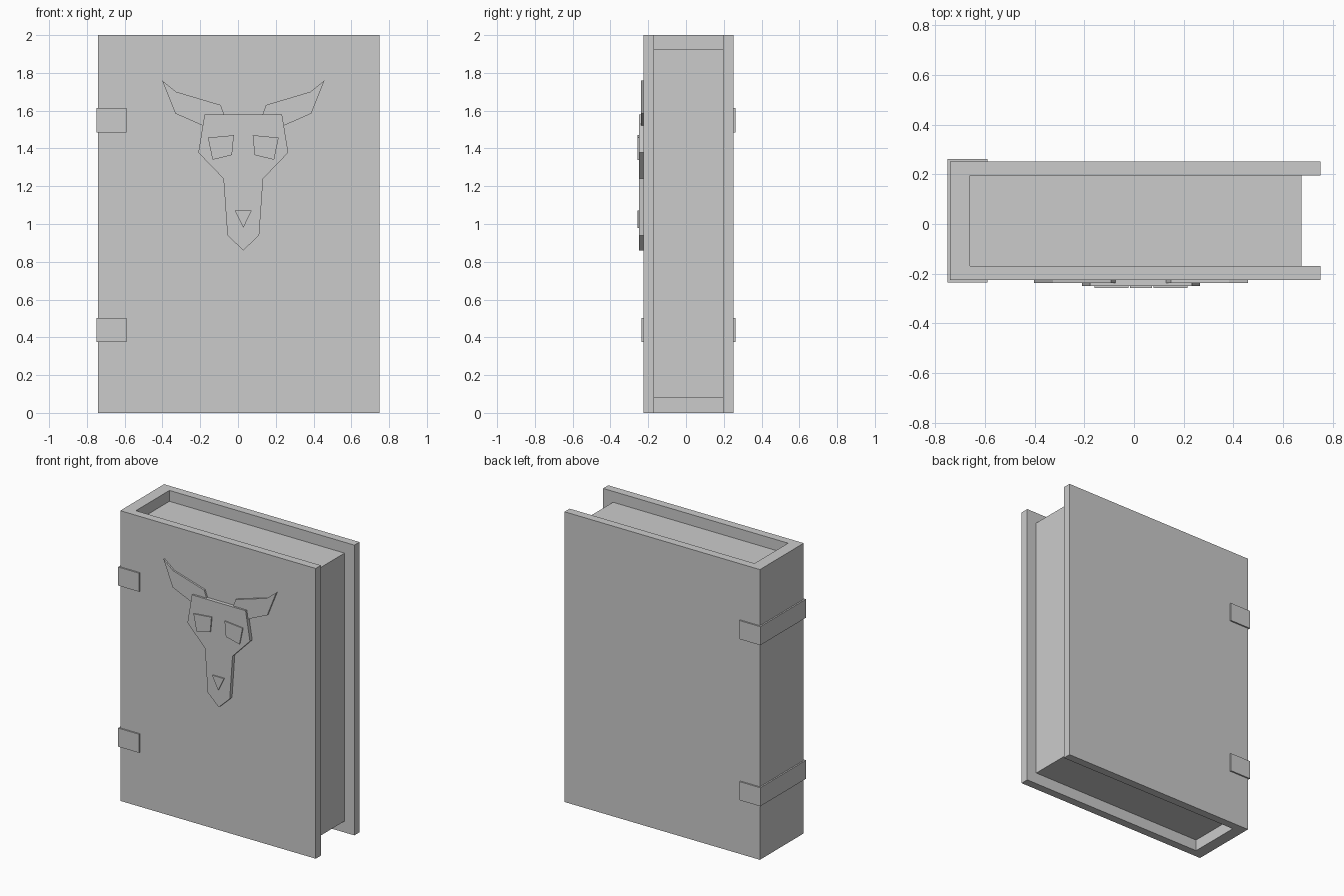
import bpy
import bmesh
from mathutils import Vector

cube = bpy.data.objects.get("Cube")
if cube:
    bpy.data.objects.remove(cube, do_unlink=True)

# Single grey material
GREY = (0.6, 0.6, 0.6, 1.0)
grey = bpy.data.materials.new("plain grey")
grey.use_nodes = True
grey.diffuse_color = GREY
grey.node_tree.nodes["Principled BSDF"].inputs["Base Color"].default_value = GREY


def prism(name, points, offset):
    """Extrude a closed outline of 3D points along an offset vector."""
    bm = bmesh.new()
    face = bm.faces.new([bm.verts.new(p) for p in points])
    ext = bmesh.ops.extrude_face_region(bm, geom=[face])
    verts = [v for v in ext["geom"] if isinstance(v, bmesh.types.BMVert)]
    bmesh.ops.translate(bm, verts=verts, vec=Vector(offset))
    bmesh.ops.recalc_face_normals(bm, faces=bm.faces)
    mesh = bpy.data.meshes.new(name)
    bm.to_mesh(mesh)
    bm.free()
    mesh.materials.append(grey)
    obj = bpy.data.objects.new(name, mesh)
    bpy.context.collection.objects.link(obj)
    return obj


def upright(name, outline, z0, z1):
    """Plan outline (x, y) extruded upwards."""
    return prism(name, [(x, y, z0) for x, y in outline], (0, 0, z1 - z0))


FRONT, BACK, BOARD = -0.225, 0.252, 0.056
SPINE, EDGE = -0.74, 0.75


def wrap(x0, x1, y0, y1, tx, ty):
    """U-shaped plan outline, open towards +x."""
    return [(x0, y0), (x1, y0), (x1, y0 + ty), (x0 + tx, y0 + ty),
            (x0 + tx, y1 - ty), (x1, y1 - ty), (x1, y1), (x0, y1)]


# Cover boards with spine, and the recessed page block
upright("cover", wrap(SPINE, EDGE, FRONT, BACK, 0.08, BOARD), 0, 2)
py0, py1 = FRONT + BOARD, BACK - BOARD
upright("pages", [(-0.66, py0), (0.675, py0), (0.675, py1), (-0.66, py1)], 0.078, 1.925)

# Straps wrapped around the spine
strap = wrap(SPINE - 0.01, -0.59, FRONT - 0.01, BACK + 0.01, 0.01, 0.01)
for label, z in (("lower", 0.375), ("upper", 1.485)):
    upright(label + "_strap", strap, z, z + 0.128)

# Raised animal skull emblem, symmetric about MID
MID = 0.028


def plate(name, outline, y_back, y_front, side=1):
    """Front-facing plate; outline is (distance from MID, z)."""
    pts = [(MID + side * x, y_back, z) for x, z in outline]
    return prism(name, pts, (0, y_front - y_back, 0))


half_head = [(0.205, 1.58), (0.238, 1.378), (0.105, 1.24), (0.084, 0.94)]
head = half_head + [(0, 0.86)] + [(-x, z) for x, z in reversed(half_head)]
plate("skull", head, FRONT, -0.25)

horn = [(0.43, 1.76), (0.355, 1.70), (0.12, 1.63), (0.1, 1.575),
        (0.2, 1.565), (0.213, 1.52), (0.36, 1.585)]
eye = [(0.05, 1.47), (0.187, 1.457), (0.163, 1.34), (0.06, 1.365)]
for label, side in (("left", 1), ("right", -1)):
    plate(label + "_horn", horn, FRONT, -0.237, side)
    plate(label + "_eye", eye, -0.25, -0.258, side)

plate("nose", [(-0.045, 1.072), (0.045, 1.072), (0, 0.98)], -0.25, -0.258)
